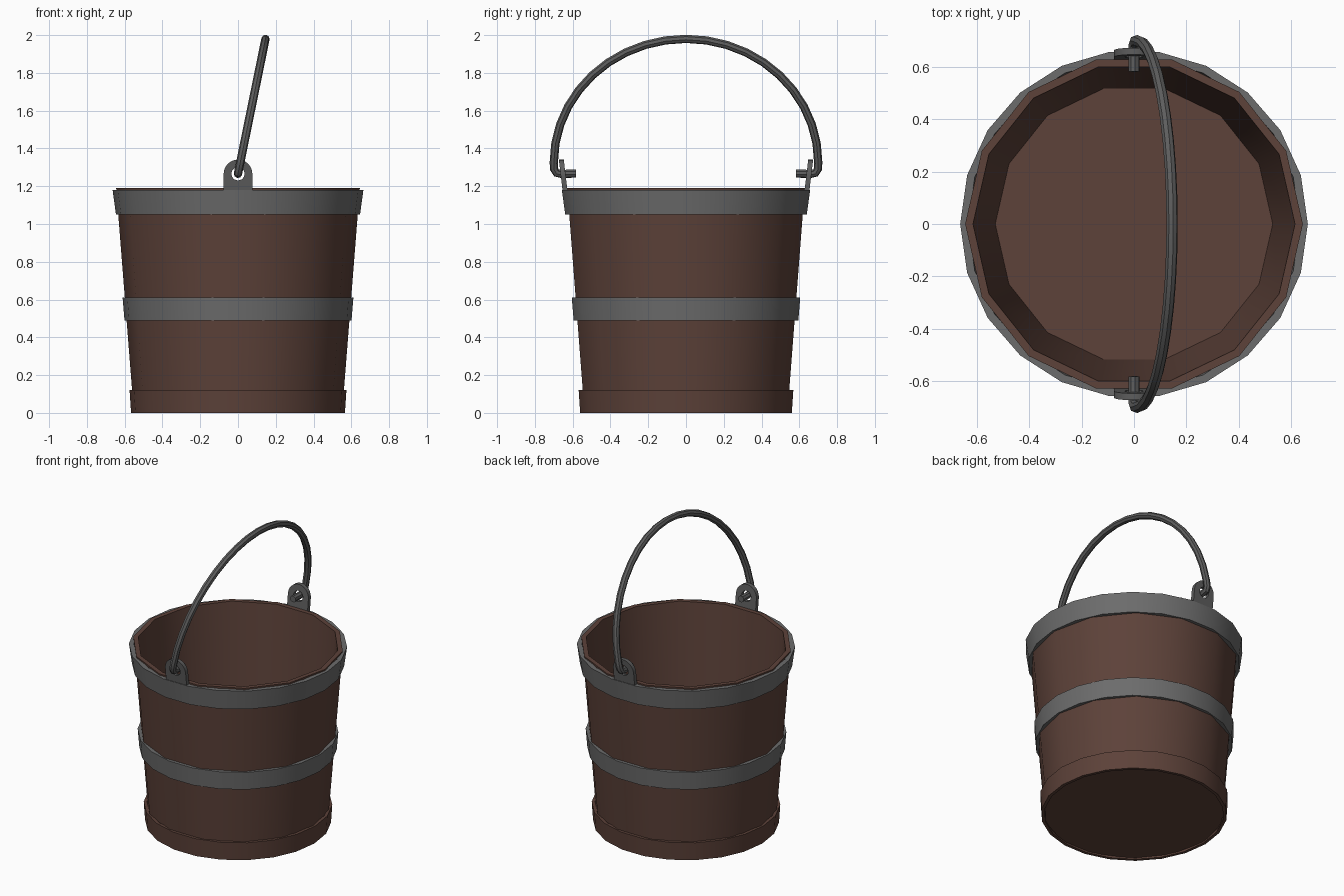
import bpy, bmesh, math
from mathutils import Vector

if "Cube" in bpy.data.objects:
    bpy.data.objects.remove(bpy.data.objects["Cube"])


def material(name, rgb):
    m = bpy.data.materials.new(name)
    m.diffuse_color = (*rgb, 1)
    m.use_nodes = True
    m.node_tree.nodes["Principled BSDF"].inputs["Base Color"].default_value = m.diffuse_color
    return m


WOOD = material("dark_brown_wood", (0.109, 0.054, 0.041))
HOOP = material("grey_hoop_metal", (0.150, 0.150, 0.150))
IRON = material("dark_grey_iron", (0.110, 0.110, 0.110))


def finish(name, bm, mat):
    bmesh.ops.remove_doubles(bm, verts=bm.verts, dist=1e-5)
    bmesh.ops.recalc_face_normals(bm, faces=bm.faces)
    me = bpy.data.meshes.new(name)
    bm.to_mesh(me)
    bm.free()
    me.materials.append(mat)
    ob = bpy.data.objects.new(name, me)
    bpy.context.collection.objects.link(ob)
    bpy.ops.object.select_all(action='DESELECT')
    ob.select_set(True)
    bpy.context.view_layer.objects.active = ob
    bpy.ops.object.shade_smooth_by_angle(angle=math.radians(35))
    return ob


def skin(bm, rings, closed_path):
    """Join equal-length rings of points with quads."""
    rows = [[bm.verts.new(p) for p in ring] for ring in rings]
    n = len(rows[0])
    for i in range(len(rows) if closed_path else len(rows) - 1):
        a, b = rows[i], rows[(i + 1) % len(rows)]
        for j in range(n):
            k = (j + 1) % n
            bm.faces.new((a[j], a[k], b[k], b[j]))
    return rows


def lathe(name, profile, sides, mat, closed):
    bm = bmesh.new()
    rings = []
    for r, z in profile:
        rings.append([(r * math.cos(2 * math.pi * j / sides),
                       r * math.sin(2 * math.pi * j / sides), z) for j in range(sides)])
    rows = skin(bm, rings, closed)
    if not closed:
        bm.faces.new(rows[0])
        bm.faces.new(rows[-1])
    return finish(name, bm, mat)


def band(name, z0, r0, z1, r1, t, mat):
    lathe(name, [(r0, z0), (r1, z1), (r1 - t, z1), (r0 - t, z0)], 22, mat, True)


# wooden tub with its floor
lathe("tub", [(0.552, 0.01), (0.645, 1.19), (0.615, 1.19), (0.53, 0.10)], 14, WOOD, False)

# bottom rim and metal hoops
band("bottom_rim", 0.0, 0.566, 0.12, 0.574, 0.02, WOOD)
band("middle_hoop", 0.49, 0.601, 0.61, 0.611, 0.025, HOOP)
band("top_hoop", 1.05, 0.646, 1.18, 0.664, 0.03, HOOP)

# ears: rounded plates with a hole, leaning outward
PIVOT, R, HOLE, DROP = 1.265, 0.076, 0.035, 0.105
corner = math.atan2(DROP, R)
angles = [math.pi * i / 12 for i in range(13)]
angles += [math.pi + corner * f for f in (0.5, 1)]
angles += [1.5 * math.pi] + [2 * math.pi - corner * f for f in (1, 0.5)]


def outline(a):
    c, s = math.cos(a), math.sin(a)
    if s >= -1e-6:
        return R * c, R * s
    k = min(R / max(abs(c), 1e-6), DROP / -s)
    return k * c, k * s


for side, label in ((-1, "front"), (1, "back")):
    bm = bmesh.new()
    outer = [outline(a) for a in angles]
    inner = [(HOLE * math.cos(a), HOLE * math.sin(a)) for a in angles]
    rings = []
    for pts, y in ((outer, 0.664), (outer, 0.638), (inner, 0.638), (inner, 0.664)):
        rings.append([(x, side * (y + 0.12 * z), PIVOT + z) for x, z in pts])
    skin(bm, rings, True)
    finish(label + "_ear", bm, IRON)

# handle: bent rod whose ends turn in through the ears
half = [(0.582, 1.267), (0.66, 1.265), (0.685, 1.270), (0.698, 1.29)]
half += [(0.70 * math.cos(a), 1.325 + 0.655 * math.sin(a))
         for a in [math.pi / 2 * i / 10 for i in range(11)]]
path = half + [(-y, z) for y, z in reversed(half[:-1])]
pts = [Vector((max(0, 0.204 * (z - 1.267)), y, z)) for y, z in path]
bm = bmesh.new()
rings = []
across = Vector((1, 0, -0.204)).normalized()
for i, p in enumerate(pts):
    t = (pts[min(i + 1, len(pts) - 1)] - pts[max(i - 1, 0)]).normalized()
    u = (across - t * across.dot(t)).normalized()
    v = t.cross(u)
    rings.append([p + 0.022 * (u * math.cos(math.pi * k / 4) + v * math.sin(math.pi * k / 4))
                  for k in range(8)])
rows = skin(bm, rings, False)
bm.faces.new(rows[0])
bm.faces.new(rows[-1])
finish("handle", bm, IRON)
